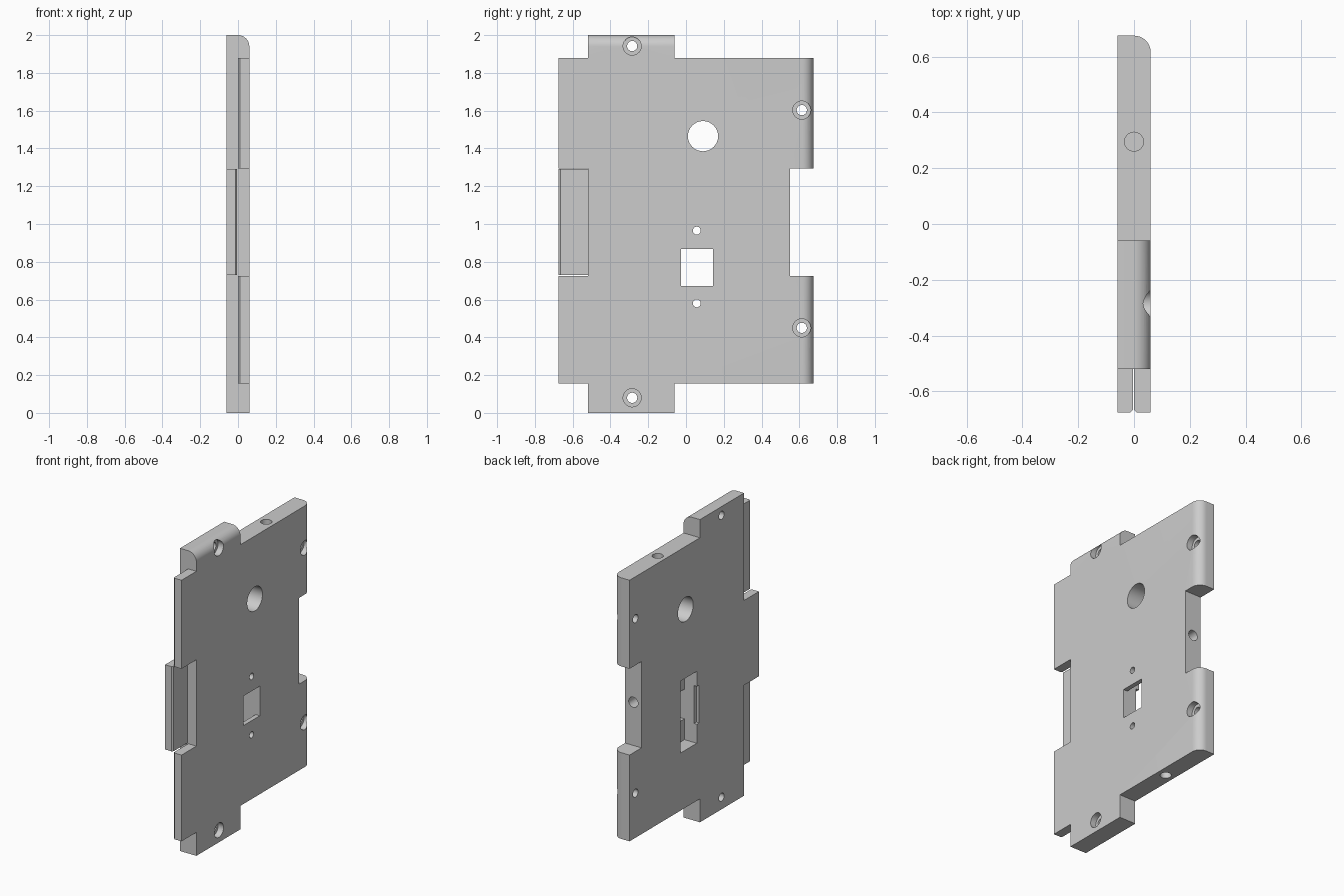
import bpy, bmesh, math
from mathutils import Matrix, Vector

if "Cube" in bpy.data.objects:
    bpy.data.objects.remove(bpy.data.objects["Cube"], do_unlink=True)

T = 0.06               # half thickness
FRONT, BACK = -0.675, 0.675

grey = bpy.data.materials.new("light grey")
grey.use_nodes = True
colour = (0.604, 0.604, 0.604, 1)
grey.diffuse_color = colour
grey.node_tree.nodes["Principled BSDF"].inputs["Base Color"].default_value = colour


def to_object(bm, name):
    bmesh.ops.recalc_face_normals(bm, faces=bm.faces)
    mesh = bpy.data.meshes.new(name)
    bm.to_mesh(mesh)
    bm.free()
    mesh.materials.append(grey)
    obj = bpy.data.objects.new(name, mesh)
    bpy.context.collection.objects.link(obj)
    return obj


# Plate outline (y, z), extruded through the thickness
outline = [(FRONT, 0.155), (-0.52, 0.155), (-0.52, 0), (-0.06, 0), (-0.06, 0.155),
           (BACK, 0.155), (BACK, 0.725), (0.55, 0.725), (0.55, 1.295), (BACK, 1.295),
           (BACK, 1.88), (-0.06, 1.88), (-0.06, 2), (-0.52, 2), (-0.52, 1.88), (FRONT, 1.88)]
bm = bmesh.new()
face = bm.faces.new([bm.verts.new((-T, y, z)) for y, z in outline])
grown = bmesh.ops.extrude_face_region(bm, geom=[face])
bmesh.ops.translate(bm, vec=(2 * T, 0, 0),
                    verts=[v for v in grown["geom"] if isinstance(v, bmesh.types.BMVert)])


# Rounded outer edges on the top tab and the two back tabs
def is_rounded(edge):
    pts = [v.co for v in edge.verts]
    return all(p.x > 0 for p in pts) and (
        all(p.z > 1.99 for p in pts) or all(p.y > BACK - 0.01 for p in pts))


bmesh.ops.bevel(bm, geom=[e for e in bm.edges if is_rounded(e)], offset=T,
                segments=10, profile=0.5, affect='EDGES')
plate = to_object(bm, "mounting_plate")


def cut(bm):
    cutter = to_object(bm, "cutter")
    cutter.hide_render = True
    mod = plate.modifiers.new("cut", 'BOOLEAN')
    mod.operation, mod.solver, mod.object = 'DIFFERENCE', 'EXACT', cutter
    bpy.context.view_layer.objects.active = plate
    bpy.ops.object.modifier_apply(modifier=mod.name)
    bpy.data.objects.remove(cutter, do_unlink=True)


def cut_box(lo, hi, turn=0):
    lo, hi = Vector(lo), Vector(hi)
    bm = bmesh.new()
    bmesh.ops.create_cube(bm, size=1, matrix=Matrix.Translation((lo + hi) / 2)
                          @ Matrix.Rotation(turn, 4, 'Z') @ Matrix.Diagonal((*(hi - lo), 1)))
    cut(bm)


def cut_hole(start, end, radius):
    start, end = Vector(start), Vector(end)
    axis = end - start
    bm = bmesh.new()
    bmesh.ops.create_cone(bm, cap_ends=True, segments=32, radius1=radius, radius2=radius,
                          depth=axis.length, matrix=Matrix.Translation((start + end) / 2)
                          @ axis.to_track_quat('Z', 'Y').to_matrix().to_4x4())
    cut(bm)


# Half-lap joint along the front edge
for z0, z1 in ((0.1, 0.73), (1.29, 1.95)):
    cut_box((-0.1, -0.8, z0), (0, -0.52, z1))
cut_box((-0.004, -0.8, 0.725), (0.1, -0.52, 1.295))
# Small eased edge where the laps meet
cut_box((-0.01, FRONT - 0.008, 0.1), (0.006, FRONT + 0.008, 1.95), math.radians(45))

# Counterbored screw holes
for y, z in ((-0.285, 1.942), (-0.285, 0.08), (0.613, 1.603), (0.613, 0.45)):
    cut_hole((0.02, y, z), (0.1, y, z), 0.048)
    cut_hole((-0.1, y, z), (0.1, y, z), 0.027)

# Large round opening
cut_hole((-0.1, 0.09, 1.465), (0.1, 0.09, 1.465), 0.08)

# Switch pocket in the rear, lip recess, window and two screw holes
cut_box((-0.1, -0.027, 0.535), (0.03, 0.143, 1.01))
cut_box((-0.1, -0.052, 0.66), (-0.04, 0, 0.91))
cut_box((-0.1, -0.026, 0.673), (0.1, 0.142, 0.868))
for z in (0.58, 0.965):
    cut_hole((0, 0.057, z), (0.1, 0.057, z), 0.021)

# Blind holes in the top, bottom and back edges
cut_hole((0, 0.295, 1.74), (0, 0.295, 2), 0.034)
cut_hole((0, 0.295, 0.295), (0, 0.295, 0.05), 0.034)
cut_hole((0, 0.41, 1.01), (0, 0.65, 1.01), 0.034)

# Smooth curved walls, crisp corners
bpy.ops.object.select_all(action='DESELECT')
plate.select_set(True)
bpy.context.view_layer.objects.active = plate
bpy.ops.object.shade_smooth_by_angle(angle=math.radians(30))
